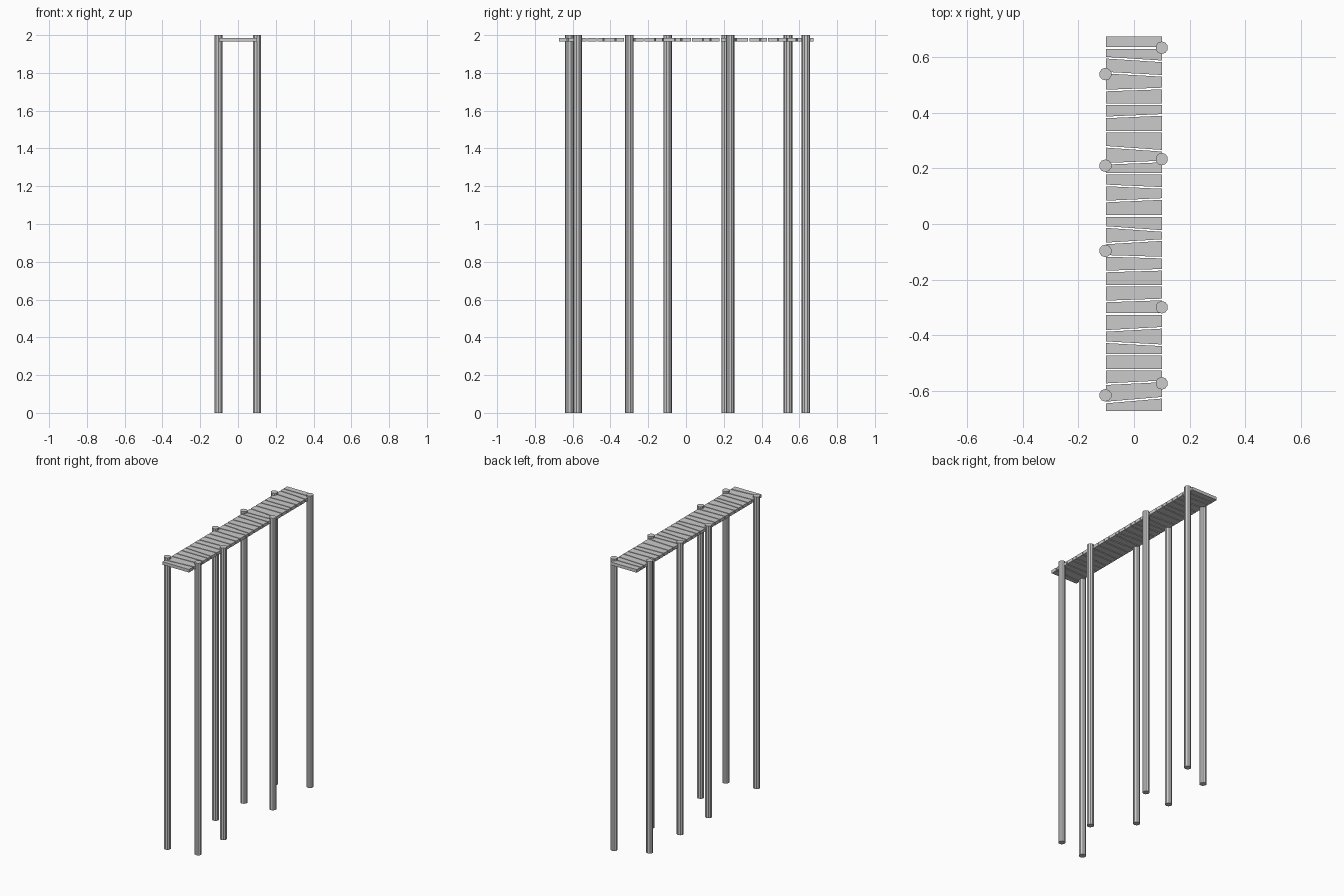
import bpy, bmesh, math

if "Cube" in bpy.data.objects:
    bpy.data.objects.remove(bpy.data.objects["Cube"])

def make_object(name, bm):
    bmesh.ops.recalc_face_normals(bm, faces=bm.faces)
    mesh = bpy.data.meshes.new(name)
    bm.to_mesh(mesh)
    bm.free()
    obj = bpy.data.objects.new(name, mesh)
    bpy.context.collection.objects.link(obj)
    return obj

# Plank seams: (y at left edge, y at right edge), back to front
SEAMS = [(.679, .679), (.634, .634), (.599, .586), (.545, .534), (.481, .488),
         (.432, .432), (.384, .393), (.332, .332), (.278, .264), (.217, .225),
         (.181, .181), (.139, .130), (.081, .090), (.029, .029), (-.011, -.025),
         (-.070, -.058), (-.115, -.121), (-.171, -.165), (-.223, -.223),
         (-.279, -.272), (-.324, -.324), (-.385, -.374), (-.426, -.437),
         (-.471, -.471), (-.525, -.525), (-.577, -.567), (-.643, -.626), (-.676, -.676)]
GAP, HALF_W, Z0, Z1 = 0.003, 0.10, 1.965, 1.986

def plank(name, back, front):
    bm = bmesh.new()
    outline = [(-HALF_W, front[0] + GAP), (HALF_W, front[1] + GAP),
               (HALF_W, back[1] - GAP), (-HALF_W, back[0] - GAP)]
    face = bm.faces.new([bm.verts.new((x, y, Z0)) for x, y in outline])
    top = bmesh.ops.extrude_face_region(bm, geom=[face])["geom"]
    bmesh.ops.translate(bm, vec=(0, 0, Z1 - Z0),
                        verts=[v for v in top if isinstance(v, bmesh.types.BMVert)])
    make_object(name, bm)

# Deck of uneven planks
for i in range(len(SEAMS) - 1):
    plank(f"plank_{i + 1}", SEAMS[i], SEAMS[i + 1])

# Tall support posts standing along both edges
def post(name, x, y):
    bm = bmesh.new()
    bmesh.ops.create_cone(bm, cap_ends=True, segments=10, radius1=0.0225,
                          radius2=0.0225, depth=2.0)
    bmesh.ops.translate(bm, vec=(x, y, 1.0), verts=bm.verts)
    make_object(name, bm)

POSTS = {"left": (-0.103, [0.54, 0.21, -0.097, -0.617]),
         "right": (0.10, [0.635, 0.234, -0.30, -0.574])}
for side, (x, ys) in POSTS.items():
    for i, y in enumerate(ys):
        post(f"{side}_post_{i + 1}", x, y)
